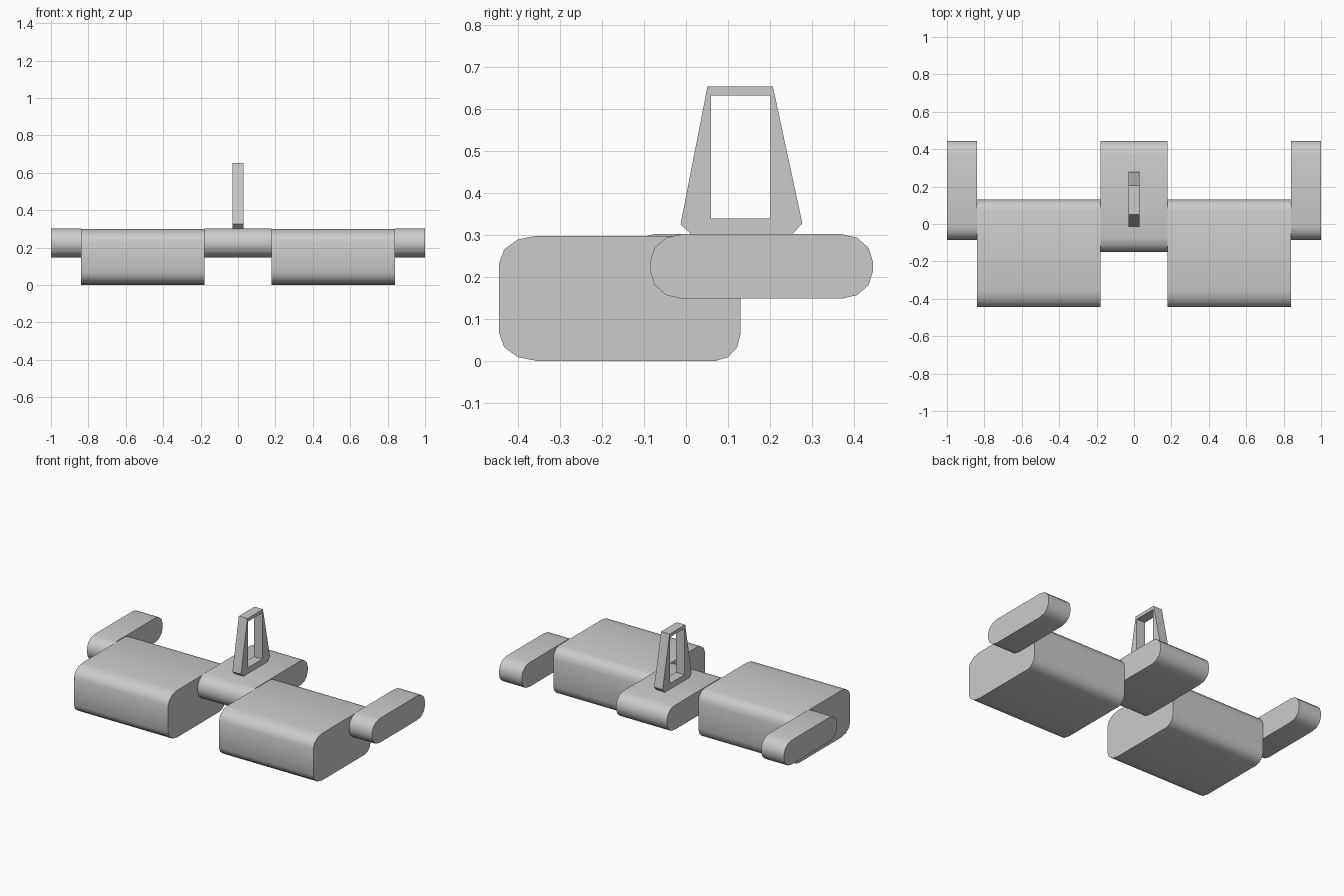
import bpy, bmesh
from math import sin, cos, pi

if "Cube" in bpy.data.objects:
    bpy.data.objects.remove(bpy.data.objects["Cube"])


def rounded_profile(y0, y1, z0, z1, front, back, rz, n=3):
    # Rounded rectangle in the YZ plane, separate front and back corner radii
    corners = [(y1 - back, z1 - rz, back, 0), (y0 + front, z1 - rz, front, 1),
               (y0 + front, z0 + rz, front, 2), (y1 - back, z0 + rz, back, 3)]
    return [(cy + ry * cos((q + i / n) * pi / 2), cz + rz * sin((q + i / n) * pi / 2))
            for cy, cz, ry, q in corners for i in range(n + 1)]


def finish(name, bm, mirror=False):
    bmesh.ops.recalc_face_normals(bm, faces=bm.faces)
    mesh = bpy.data.meshes.new(name)
    bm.to_mesh(mesh)
    bm.free()
    ob = bpy.data.objects.new(name, mesh)
    bpy.context.collection.objects.link(ob)
    bpy.ops.object.select_all(action='DESELECT')
    ob.select_set(True)
    bpy.context.view_layer.objects.active = ob
    bpy.ops.object.shade_smooth_by_angle(angle=0.6)
    if mirror:
        mod = ob.modifiers.new("Mirror", 'MIRROR')
        mod.use_mirror_merge = False
    return ob


def extrude_x(name, profile, x0, x1, hole=None, mirror=False):
    # Sweep a YZ profile along x; an optional hole has the same point count
    bm = bmesh.new()
    loops = [profile] + ([hole] if hole else [])
    rings = [[[bm.verts.new((x, y, z)) for y, z in lp] for x in (x0, x1)] for lp in loops]
    n = len(profile)
    for a, b in rings:
        for i in range(n):
            j = (i + 1) % n
            bm.faces.new((a[i], a[j], b[j], b[i]))
    for side in (0, 1):
        outer = rings[0][side]
        if hole:
            inner = rings[1][side]
            for i in range(n):
                j = (i + 1) % n
                bm.faces.new((outer[i], outer[j], inner[j], inner[i]))
        else:
            bm.faces.new(outer)
    return finish(name, bm, mirror)


# Two large side blocks
extrude_x("side_blocks", rounded_profile(-0.445, 0.13, 0.0, 0.298, 0.09, 0.06, 0.065),
          0.178, 0.84, mirror=True)

# Slim outer arms
extrude_x("outer_arms", rounded_profile(-0.085, 0.445, 0.148, 0.302, 0.075, 0.075, 0.065),
          0.84, 1.0, mirror=True)

# Centre bridge joining the blocks
extrude_x("centre_bridge", rounded_profile(-0.15, 0.445, 0.148, 0.302, 0.075, 0.075, 0.065),
          -0.178, 0.178)

# Upright tapered frame with open window
frame = [(-0.013, 0.325), (0.014, 0.300), (0.252, 0.300),
         (0.277, 0.328), (0.207, 0.653), (0.051, 0.653)]
window = [(0.059, 0.37), (0.059, 0.339), (0.201, 0.339),
          (0.201, 0.37), (0.201, 0.632), (0.059, 0.632)]
extrude_x("upright_frame", frame, -0.03, 0.03, hole=window)
